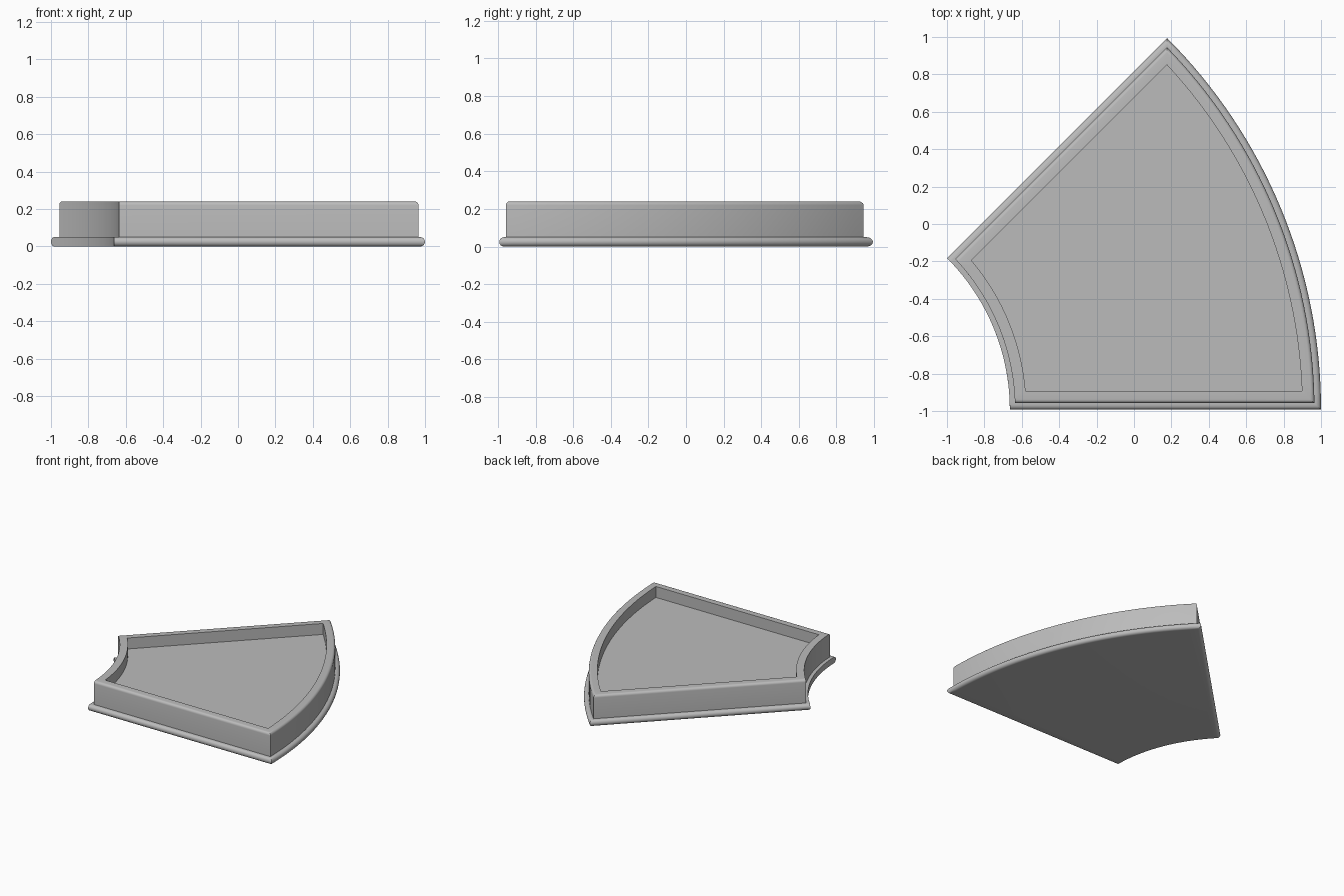
import bpy, bmesh
from math import sin, cos, asin, pi

cube = bpy.data.objects.get("Cube")
if cube:
    bpy.data.objects.remove(cube, do_unlink=True)

OUTER, INNER, SWEEP = 2.81, 1.146, pi / 4
APEX_X, APEX_Y = 1 - OUTER, -0.993
STEPS = 32
FLANGE_TOP, WALL_TOP, FLOOR = 0.05, 0.24, 0.15


def arc(radius, side):
    """Arc between the two straight sides, each moved inwards by side."""
    start = asin(side / radius)
    for i in range(STEPS + 1):
        a = start + (SWEEP - 2 * start) * i / STEPS
        yield APEX_X + radius * cos(a), APEX_Y + radius * sin(a)


def ring(bm, inset, inner_inset, z):
    """Closed wedge outline: outer arc forwards, inner arc backwards."""
    pts = list(arc(OUTER - inset, inset))
    pts += reversed(list(arc(INNER + inner_inset, inset)))
    return [bm.verts.new((x, y, z)) for x, y in pts]


def cap(bm, loop, up):
    """Fill an outline with strips running from inner to outer arc."""
    n = len(loop)
    for i in range(STEPS):
        quad = [loop[i], loop[i + 1], loop[n - 2 - i], loop[n - 1 - i]]
        bm.faces.new(quad if up else quad[::-1])


# Section of the rim: inset of sides and outer arc, inset of inner arc, height
section = []
r = FLANGE_TOP / 2
for i in range(9):                      # half-round flange edge
    a = -pi / 2 + pi * i / 8
    section.append((r - r * cos(a), 0, r + r * sin(a)))
wall, wall_in, soft = 0.035, 0.028, 0.02
section.append((wall, wall_in, FLANGE_TOP))
for i in range(6):                      # softened top edge of the wall
    a = pi / 2 * i / 5
    section.append((wall + soft - soft * cos(a), wall_in,
                    WALL_TOP - soft + soft * sin(a)))
section.append((0.1, 0.088, WALL_TOP))  # flat rim, then down to the floor
section.append((0.1, 0.088, FLOOR))

# Tray lofted from underside to recessed floor
bm = bmesh.new()
loops = [ring(bm, *s) for s in section]
for low, high in zip(loops, loops[1:]):
    n = len(low)
    for i in range(n):
        j = (i + 1) % n
        bm.faces.new((low[i], low[j], high[j], high[i]))
cap(bm, loops[0], False)
cap(bm, loops[-1], True)
bmesh.ops.remove_doubles(bm, verts=bm.verts, dist=1e-5)
bmesh.ops.recalc_face_normals(bm, faces=bm.faces)
mesh = bpy.data.meshes.new("curved_tray")
bm.to_mesh(mesh)
bm.free()

tray = bpy.data.objects.new("curved_tray", mesh)
bpy.context.collection.objects.link(tray)

# Plain grey
grey = bpy.data.materials.new("plain_grey")
grey.use_nodes = True
colour = (0.5, 0.5, 0.5, 1)
grey.diffuse_color = colour
grey.node_tree.nodes["Principled BSDF"].inputs["Base Color"].default_value = colour
mesh.materials.append(grey)

bpy.ops.object.select_all(action="DESELECT")
tray.select_set(True)
bpy.context.view_layer.objects.active = tray
bpy.ops.object.shade_smooth_by_angle(angle=pi / 6)
